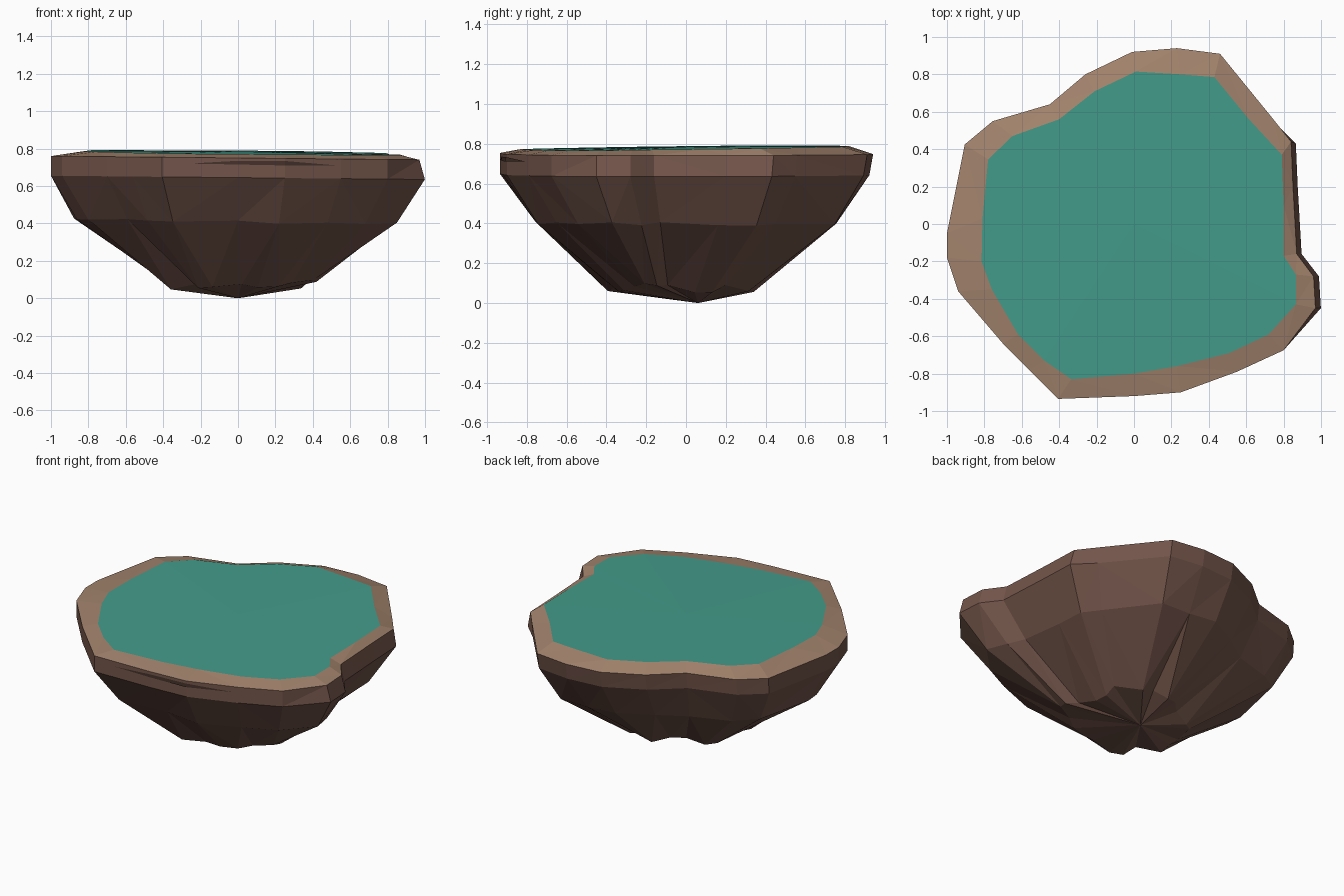
import bpy, bmesh, random

if "Cube" in bpy.data.objects:
    bpy.data.objects.remove(bpy.data.objects["Cube"])
random.seed(4)

# Outer rim and inner grass outlines, seen from above (matching point counts)
OUTER = [(.84, .44), (.745, .56), (.46, .91), (.23, .94), (-.01, .92), (-.26, .80),
         (-.45, .64), (-.755, .55), (-.905, .425), (-1, -.05), (-1, -.18), (-.94, -.36),
         (-.70, -.64), (-.56, -.78), (-.405, -.935), (0, -.92), (.25, -.90), (.55, -.79),
         (.80, -.675), (.97, -.45), (.96, -.28), (.87, -.16), (.85, .2)]
INNER = [(.79, .37), (.61, .565), (.43, .785), (.25, .80), (.01, .815), (-.21, .71),
         (-.40, .56), (-.65, .47), (-.78, .345), (-.81, .03), (-.815, -.2), (-.76, -.35),
         (-.62, -.59), (-.48, -.73), (-.335, -.83), (0, -.80), (.23, -.76), (.51, -.69),
         (.72, -.59), (.865, -.43), (.865, -.27), (.80, -.17), (.80, .1)]
N = len(OUTER)


def material(name, rgb):
    m = bpy.data.materials.new(name)
    m.diffuse_color = (*rgb, 1)
    m.use_nodes = True
    m.node_tree.nodes["Principled BSDF"].inputs["Base Color"].default_value = m.diffuse_color
    return m


def loft(name, rings, mat, tip=None, closed=True):
    """Skin a stack of rings; optionally fan the last one to a tip."""
    bm = bmesh.new()
    vs = [[bm.verts.new(p) for p in r] for r in rings]
    n = len(rings[0])
    span = range(n if closed else n - 1)
    for a, b in zip(vs, vs[1:]):
        for i in span:
            j = (i + 1) % n
            # rings run counter-clockwise and stack downwards; triangulate for facets
            bm.faces.new((a[i], b[i], b[j], a[j]))
    if tip:
        t = bm.verts.new(tip)
        for i in span:
            bm.faces.new((vs[-1][i], t, vs[-1][(i + 1) % n]))
    bmesh.ops.triangulate(bm, faces=bm.faces[:])
    me = bpy.data.meshes.new(name)
    bm.to_mesh(me)
    bm.free()
    me.materials.append(mat)
    ob = bpy.data.objects.new(name, me)
    bpy.context.collection.objects.link(ob)
    return ob


grass_mat = material("grass", (.056, .33, .255))
soil_mat = material("soil", (.36, .225, .15))
rock_mat = material("rock", (.17, .09, .068))
dark_mat = material("crack", (.06, .032, .025))

# Rings from the grass edge down to the underside
grass = [(x, y, .78 - .01 * x + .012 * y) for x, y in INNER]
rim = [(x, y, .75 - .01 * x) for x, y in OUTER]
wall = [(x * (1.03 if x > .8 else 1), y * (.98 if y > 0 else 1), .645 - .01 * x)
        for x, y in OUTER]
mid, foot = [], []
for x, y in OUTER:
    k = random.uniform(.96, 1)
    mid.append((x * .88 * k, (y * .83) * k, .41 - .015 * x + random.uniform(-.01, .01)))
    k = random.uniform(.82, 1.02)
    foot.append((x * .41 * k + .02, y * .41 * k - .03, random.uniform(.045, .1)))

# Bowl-shaped rock under the island
loft("rock_base", [rim, wall, mid, foot], rock_mat, tip=(0, .06, 0))
# Sloping soil border
loft("soil_rim", [grass, rim], soil_mat)
# Grass surface, fanned from the middle (outline reversed to face upwards)
loft("grass_top", [grass[::-1]], grass_mat, tip=(0, 0, .785))
# Thin dark crack along the front wall
path = [(-.26, -.932), (0, -.926), (.25, -.908), (.53, -.802)]
loft("front_crack", [[(x, y, z + h * s) for (x, y), z, h in
                      zip(path, (.72, .725, .722, .71), (0, .01, .012, 0))]
                     for s in (1, -1)], dark_mat, closed=False)
